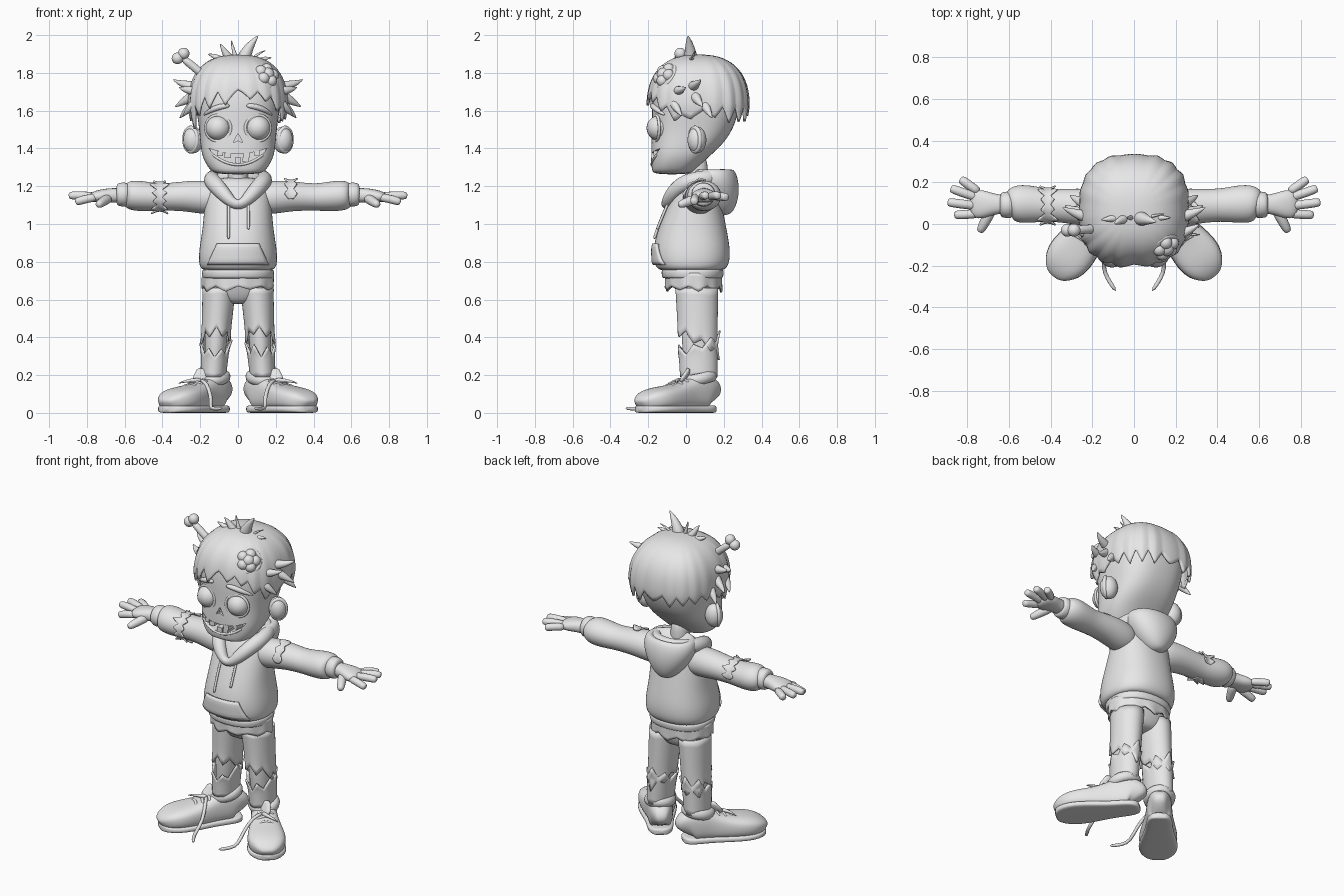
import bpy, bmesh, random
from math import sin, cos, pi, exp, radians
from mathutils import Vector, Matrix

rng = random.Random(4)
X, Y, Z = Vector((1, 0, 0)), Vector((0, 1, 0)), Vector((0, 0, 1))
if "Cube" in bpy.data.objects:
    bpy.data.objects.remove(bpy.data.objects["Cube"])

grey = bpy.data.materials.new("clay_grey")
grey.use_nodes = True
grey.diffuse_color = (0.8, 0.8, 0.8, 1)
grey.node_tree.nodes["Principled BSDF"].inputs["Base Color"].default_value = (0.8, 0.8, 0.8, 1)


def smooth_by_angle(ob, deg=40):
    bpy.ops.object.select_all(action='DESELECT')
    ob.select_set(True)
    bpy.context.view_layer.objects.active = ob
    bpy.ops.object.shade_smooth_by_angle(angle=radians(deg))


def finish(name, bm, subsurf=0, sharp=False):
    bmesh.ops.recalc_face_normals(bm, faces=bm.faces)
    mesh = bpy.data.meshes.new(name)
    bm.to_mesh(mesh)
    bm.free()
    mesh.materials.append(grey)
    ob = bpy.data.objects.new(name, mesh)
    bpy.context.collection.objects.link(ob)
    if sharp:
        smooth_by_angle(ob)
    else:
        mesh.shade_smooth()
    if subsurf:
        m = ob.modifiers.new("smooth", 'SUBSURF')
        m.levels = m.render_levels = subsurf
    return ob


def spow(c, p):
    return (1 if c > 0 else -1) * abs(c) ** (2 / p)


def tube(name, pts, n=12, p=2, ref=None, flat=False, closed=False, level=1):
    """Loft rings (x, y, z, radius[, second radius]) along a path."""
    bm, rings, k = bmesh.new(), [], len(pts)
    cs = [Vector(q[:3]) for q in pts]
    ref = ref or (cs[-1] - cs[0]).orthogonal()
    for i, q in enumerate(pts):
        nxt, prv = (cs[(i + 1) % k], cs[i - 1]) if closed else (cs[min(i + 1, k - 1)], cs[max(i - 1, 0)])
        t = Z if flat else (nxt - prv).normalized()
        u = X if flat else (ref - t * ref.dot(t)).normalized()
        v = t.cross(u)
        angles = [2 * pi * j / n for j in range(n)]
        rings.append([bm.verts.new(cs[i] + u * q[3] * spow(cos(a), p) + v * q[-1] * spow(sin(a), p))
                      for a in angles])
    for i in range(k if closed else k - 1):
        r0, r1 = rings[i], rings[(i + 1) % k]
        for j in range(n):
            bm.faces.new((r0[j], r0[(j + 1) % n], r1[(j + 1) % n], r1[j]))
    if not closed:
        bm.faces.new(rings[0])
        bm.faces.new(rings[-1])
    return finish(name, bm, level)


def body(name, rings, p=2.0, n=24):
    """Upright loft from (z, y centre, x radius, y radius)."""
    return tube(name, [(0, cy, z, rx, ry) for z, cy, rx, ry in rings], n, p, flat=True, level=2)


def front_y(rings, x, z, p):
    for lo, hi in zip(rings, rings[1:]):
        if lo[0] <= z <= hi[0]:
            f = (z - lo[0]) / (hi[0] - lo[0])
            cy, rx, ry = (lo[i] + (hi[i] - lo[i]) * f for i in (1, 2, 3))
            return cy - ry * max(0, 1 - abs(x / rx) ** p) ** (1 / p)


def sheet(name, fn, nu, nv, thick, closed=True):
    """Thin cloth or hair surface from fn(u, v)."""
    bm = bmesh.new()
    cols = nu if closed else nu + 1
    g = [[bm.verts.new(fn(i / nu, j / nv)) for j in range(nv + 1)] for i in range(cols)]
    for i in range(nu):
        for j in range(nv):
            k = (i + 1) % cols
            bm.faces.new((g[i][j], g[k][j], g[k][j + 1], g[i][j + 1]))
    bmesh.ops.remove_doubles(bm, verts=bm.verts, dist=1e-5)
    m = finish(name, bm, sharp=True).modifiers.new("thickness", 'SOLIDIFY')
    m.thickness, m.offset = thick, 0


def jagged(count):
    """Random sawtooth around a closed loop."""
    depth = [rng.uniform(0.4, 1) for _ in range(count)]
    return lambda u: depth[int(u * count) % count] * (1 - abs(2 * ((u * count) % 1) - 1))


def ball(name, c, r):
    bm = bmesh.new()
    bmesh.ops.create_uvsphere(bm, u_segments=24, v_segments=14, radius=1)
    scale = Matrix.Diagonal((*r, 1)) if isinstance(r, tuple) else Matrix.Diagonal((r, r, r, 1))
    bm.transform(Matrix.Translation(c) @ scale)
    finish(name, bm)


def loop(name, c, normal, major, minor, scale=(1, 1, 1)):
    bpy.ops.mesh.primitive_torus_add(location=c, rotation=Vector(normal).to_track_quat('Z', 'Y').to_euler(),
                                     major_radius=major, minor_radius=minor, major_segments=32, minor_segments=10)
    ob = bpy.context.object
    ob.name, ob.scale = name, scale
    ob.data.materials.append(grey)
    ob.data.shade_smooth()


def prism(name, outline, y0, y1):
    bm = bmesh.new()
    f = bm.faces.new([bm.verts.new((x, y0, z)) for x, z in outline])
    new = bmesh.ops.extrude_face_region(bm, geom=[f])["geom"]
    bmesh.ops.translate(bm, vec=(0, y1 - y0, 0), verts=[v for v in new if isinstance(v, bmesh.types.BMVert)])
    return finish(name, bm, sharp=True)


def lock(name, base, tip, r, bend=(0, 0, 0.03)):
    b, t = Vector(base), Vector(tip)
    m = (b + t) / 2 + Vector(bend)
    pts = [(*(b * (1 - f) ** 2 + m * 2 * f * (1 - f) + t * f * f), r * (1 - f) ** 0.8 + 0.002)
           for f in (0, 0.33, 0.66, 1)]
    tube(name, pts, 8)


# Head with carved mouth and nose
HEAD = [(1.262, -0.075, 0.115, 0.095), (1.285, -0.068, 0.15, 0.115), (1.35, -0.035, 0.19, 0.15),
        (1.42, 0.005, 0.2, 0.19), (1.5, 0.035, 0.205, 0.215), (1.6, 0.05, 0.222, 0.232),
        (1.7, 0.055, 0.225, 0.23), (1.8, 0.05, 0.19, 0.19), (1.85, 0.05, 0.12, 0.12)]
head = body("head", HEAD, 2.6, 28)
xs = [0.155 * (i / 8 - 1) for i in range(17)]
mouth = [(x, 1.372 + 1.2 * x * x) for x in xs] + [(x, 1.322 + 3 * x * x) for x in xs[-2:0:-1]]
for outline, depth in ((mouth, -0.115), ([(0, 1.48), (0.026, 1.43), (0, 1.442), (-0.026, 1.43)], -0.15)):
    cutter = prism("cutter", outline, -0.3, depth)
    cutter.hide_render = True
    m = head.modifiers.new("cut", 'BOOLEAN')
    m.object, m.operation, m.solver = cutter, 'DIFFERENCE', 'EXACT'
    bpy.context.view_layer.objects.active = head
    for mod in list(head.modifiers):
        bpy.ops.object.modifier_apply(modifier=mod.name)
    bpy.data.objects.remove(cutter)
smooth_by_angle(head)
for x, z, w, h in ((-0.095, 1.372, 0.03, 0.026), (-0.055, 1.362, 0.034, 0.026), (0.045, 1.364, 0.034, 0.03),
                   (0.0, 1.338, 0.034, 0.03), (0.04, 1.34, 0.03, 0.024), (0.1, 1.375, 0.028, 0.024)):
    y = front_y(HEAD, x, z, 2.6)
    prism("tooth", [(x + a * w / 2, z + b * h / 2) for a, b in ((-1, -1), (1, -1), (1, 1), (-1, 1))], y, y + 0.06)
tube("lower_lip", [(x, front_y(HEAD, x, z, 2.6) + 0.002, z, 0.008) for x in xs[1:-1] for z in [1.314 + 3 * x * x]], 8)
body("neck", [(1.12, 0.06, 0.06, 0.06), (1.22, 0.06, 0.052, 0.055), (1.38, 0.05, 0.06, 0.07)])
for s in (-1, 1):
    ball("eye", (s * 0.105, -0.143, 1.508), 0.066)
    loop("eye_rim", (s * 0.105, -0.158, 1.508), (s * 0.25, -1, 0), 0.069, 0.008)
    tube("eyebrow", [(s * x, front_y(HEAD, x, z, 2.6) - 0.004, z, r)
                     for x, z, r in ((0.04, 1.628, 0.012), (0.1, 1.622, 0.018), (0.15, 1.6, 0.014), (0.185, 1.575, 0.005))], 10)
    ball("ear", (s * 0.237, 0.058, 1.445), (0.053, 0.05, 0.071))
    loop("ear_rim", (s * 0.25, 0.048, 1.447), (s * 0.8, -1, 0), 0.045, 0.012, (0.95, 1.3, 1))

# Hair cap with jagged locks along its edge
teeth = jagged(19)


def hair(u, v):
    a = 2 * pi * u
    side = min(a, 2 * pi - a)
    hem = 1.62 + 0.09 * max(0, cos(a)) ** 2 - 0.05 * exp(-((side - 1.25) / 0.3) ** 2) - 0.09 * teeth(u)
    z = hem + (1.89 - hem) * sin(v * pi / 2)
    h = (z - 1.62) / 0.27
    r = (max(0, 1 - h ** 2.5)) ** 0.4 if h > 0 else 1 + 0.2 * h
    r *= 1 + 0.045 * teeth(u) * (1 - v)
    return (0.255 * r * spow(sin(a), 2.6), 0.065 - 0.26 * r * spow(cos(a), 2.6), z)


sheet("hair_cap", hair, 152, 18, 0.014)
# Locks sweeping out of the sides (rise is the height gained from base to tip)
for tip_x, tip_y, tip_z, rise, r in ((0.345, 0.08, 1.765, 0.04, 0.034), (0.315, 0.0, 1.725, 0.02, 0.03),
                                     (0.335, 0.09, 1.62, -0.07, 0.036), (0.31, 0.14, 1.56, -0.09, 0.034),
                                     (0.29, -0.02, 1.57, -0.08, 0.03)):
    for s in (-1, 1):
        lock("side_lock", (s * 0.215, tip_y - 0.05, tip_z - rise), (s * tip_x, tip_y, tip_z), r, (s * 0.02, 0, -0.01))
for bx, tx, ty, tz, r in ((0.02, 0.11, 0.01, 2.0, 0.045), (-0.03, -0.095, 0.0, 1.955, 0.03), (0.0, -0.035, 0.03, 1.975, 0.014),
                          (0.1, 0.18, 0.03, 1.88, 0.02), (-0.06, -0.16, 0.02, 1.9, 0.025), (0.06, 0.15, 0.05, 1.92, 0.01)):
    lock("top_lock", (bx, 0.03, 1.85), (tx, ty, tz), r, (-0.015, 0, 0.02))

# Bone stuck in the hair and exposed brain
tube("bone_shaft", [(-0.15, -0.02, 1.76, 0.026), (-0.22, -0.025, 1.82, 0.021), (-0.3, -0.03, 1.885, 0.024)])
ball("bone_knob", (-0.32, -0.03, 1.877), 0.031)
ball("bone_knob", (-0.288, -0.03, 1.902), 0.031)
out = Vector((0.5, -0.65, 0.55)).normalized()
e1 = out.orthogonal().normalized()
e2 = out.cross(e1)
centre = Vector((0.15, -0.11, 1.785))
loop("skull_crack_rim", centre - out * 0.004, out, 0.066, 0.013)
ball("brain_lobe", centre + out * 0.012, 0.036)
for k in range(5):
    a = k * 2 * pi / 5
    ball("brain_lobe", centre + (e1 * cos(a) + e2 * sin(a)) * 0.038 + out * 0.006, 0.032)

# Hoodie body, hem, pocket, collar, hood and drawstrings
TORSO = [(0.75, 0.03, 0.175, 0.16), (0.765, 0.03, 0.2, 0.185), (0.8, 0.03, 0.21, 0.203), (0.87, 0.03, 0.207, 0.205),
         (0.96, 0.032, 0.19, 0.187), (1.08, 0.045, 0.18, 0.15), (1.17, 0.055, 0.172, 0.12),
         (1.22, 0.065, 0.14, 0.1), (1.25, 0.07, 0.08, 0.07)]
body("hoodie_body", TORSO, 2.3)
body("hoodie_hem", [(0.71, 0.035, 0.18, 0.15), (0.715, 0.035, 0.19, 0.163), (0.755, 0.035, 0.194, 0.168),
                    (0.765, 0.035, 0.18, 0.155)], 2.3)


def pocket(u, v):
    z = 0.785 + 0.11 * v
    x = (2 * u - 1) * (0.16 - 0.05 * v)
    return (x, front_y(TORSO, x, z, 2.3) - 0.003, z)


sheet("front_pocket", pocket, 16, 6, 0.014, closed=False)
half = [(0.06, -0.09, 1.14, 0.04), (0.125, -0.025, 1.215, 0.046), (0.15, 0.07, 1.24, 0.045), (0.11, 0.17, 1.25, 0.04)]
tube("hood_collar", [(0, -0.11, 1.085, 0.025)] + half + [(0, 0.21, 1.255, 0.04)]
     + [(-x, y, z, r) for x, y, z, r in reversed(half)], 12, ref=Z, closed=True, level=2)
body("hood", [(1.045, 0.19, 0.03, 0.04), (1.08, 0.185, 0.08, 0.075), (1.15, 0.17, 0.135, 0.112), (1.23, 0.155, 0.17, 0.125),
              (1.29, 0.15, 0.155, 0.108), (1.29, 0.15, 0.12, 0.08), (1.25, 0.15, 0.08, 0.04)], 2.1)
for x, end in ((-0.05, 0.92), (0.055, 0.97)):
    tube("drawstring", [(x, front_y(TORSO, x, z, 2.3) - 0.008, z, 0.008)
                        for z in (1.13, 1.07, 1.0, end + 0.02, end)], 8)

# Torn shirt edge and trousers seat
shirt_edge = jagged(9)


def shirt(u, v):
    a, z = 2 * pi * u, 0.74 + (-0.07 - 0.035 * shirt_edge(u)) * v
    r = 1 + 0.02 * sin(a * 11) * v
    return (0.186 * r * sin(a), 0.04 - 0.146 * r * cos(a), z)


sheet("shirt_edge", shirt, 90, 5, 0.01)
body("trousers_seat", [(0.75, 0.045, 0.17, 0.13), (0.65, 0.055, 0.172, 0.108), (0.605, 0.057, 0.13, 0.088),
                       (0.575, 0.057, 0.06, 0.06)], 2.3)


def leg_point(s, a, z, off):
    f = (0.66 - z) / 0.46
    rx, ry = 0.083 - 0.022 * f + off, 0.108 - 0.016 * f + off
    return (s * (0.1 + 0.03 * f) + rx * sin(a), 0.057 + 0.01 * f - ry * cos(a), z)


def shoe_point(s, d, w=0.0, z=0.0):
    return (s * (0.115 + 0.623 * d + 0.782 * w), 0.09 - 0.782 * d + 0.623 * w, z)


SHOE = [(-0.066, 0.03, 0.12), (-0.05, 0.053, 0.18), (-0.02, 0.07, 0.205), (0.05, 0.076, 0.21), (0.11, 0.08, 0.18),
        (0.2, 0.1, 0.15), (0.3, 0.116, 0.138), (0.37, 0.1, 0.12), (0.412, 0.066, 0.09), (0.427, 0.03, 0.065)]
for s in (-1, 1):
    # Leg, torn trouser parts and rolled cuff
    tube("leg", [(s * 0.1, 0.057, 0.64, 0.068, 0.092), (s * 0.117, 0.06, 0.4, 0.06, 0.085),
                 (s * 0.13, 0.065, 0.12, 0.05, 0.07)], 20, ref=X)
    upper, lower = jagged(7), jagged(7)

    def thigh(u, v):
        a = 2 * pi * u
        z = 0.66 + (0.455 - 0.055 * (1 - cos(a)) - 0.065 * upper(u) - 0.66) * v
        return leg_point(s, a, z, 0.014 * upper(u) * v ** 6)

    def shin(u, v):
        z = 0.19 + (0.105 + 0.04 * (1 - cos(2 * pi * u)) + 0.065 * lower(u)) * v
        return leg_point(s, 2 * pi * u, z, 0.002 + 0.016 * lower(u) * v ** 6)

    sheet("trouser_thigh", thigh, 56, 8, 0.01)
    sheet("trouser_shin", shin, 56, 6, 0.01)
    loop("trouser_cuff", (s * 0.133, 0.068, 0.185), (s * 0.1, -0.2, 1), 0.066, 0.026, (1, 1.1, 1.2))
    # Shoe, sole, tongue and laces
    tube("shoe_upper", [(*shoe_point(s, d, 0, (h + 0.012) / 2), (h - 0.012) / 2, w) for d, w, h in SHOE], 20, 2.8, Z, level=2)
    tube("shoe_sole", [(*shoe_point(s, d, 0, 0.02), 0.02, w + 0.002) for d, w, h in SHOE], 20, 4, Z)
    tube("shoe_tongue", [(*shoe_point(s, d, 0, z), 0.014, 0.045) for d, z in ((0.16, 0.15), (0.115, 0.19), (0.095, 0.235))], 12, 3, Y)
    for d, z in ((0.13, 0.176), (0.17, 0.163), (0.21, 0.151)):
        tube("lace", [(*shoe_point(s, d + abs(w) * 0.2, w, z - 5 * w * w), 0.009) for w in (-0.055, -0.025, 0, 0.025, 0.055)], 8)
    tube("loose_lace", [(s * x, y, z, 0.011) for x, y, z in ((0.2, -0.03, 0.175), (0.165, -0.09, 0.16), (0.14, -0.15, 0.08),
                        (0.148, -0.21, 0.03), (0.13, -0.26, 0.02), (0.085, -0.325, 0.025))], 8)
    lock("lace_end", (s * 0.19, -0.03, 0.17), (s * 0.32, -0.05, 0.155), 0.014, (0, -0.02, 0.02))

    # Sleeve with cuff and torn band
    tube("sleeve", [(s * x, y, z, a, b) for x, y, z, a, b in (
        (0.08, 0.065, 1.13, 0.08, 0.08), (0.18, 0.075, 1.142, 0.092, 0.095), (0.28, 0.085, 1.148, 0.08, 0.087),
        (0.4, 0.09, 1.142, 0.071, 0.078), (0.46, 0.093, 1.144, 0.077, 0.086), (0.545, 0.098, 1.15, 0.083, 0.095),
        (0.588, 0.095, 1.155, 0.072, 0.082), (0.605, 0.09, 1.155, 0.045, 0.055))], 20, ref=Z, level=2)
    tube("sleeve_cuff", [(s * x, 0.092, 1.156, r, r) for x, r in (
        (0.575, 0.05), (0.585, 0.066), (0.635, 0.064), (0.645, 0.05))], 20, ref=Z)
    tear, span = (0.28, 0.3) if s > 0 else (0.415, 0.8)
    rip = jagged(int(span * 12))

    def torn(u, v):
        a, w = 0.8 + (u - 0.5) * 2 * pi * span, 2 * v - 1
        off = 0.077 + 0.08 * (0.4 - tear) + 0.02 * rip(u) * w * w
        return (s * (tear + w * (0.015 + 0.04 * rip(u))), 0.088 - off * 1.09 * cos(a), 1.145 + off * sin(a))

    sheet("torn_sleeve_band", torn, int(span * 12) * 6, 6, 0.008, closed=False)

    # Hand
    tube("palm", [(s * x, 0.095, z, a, b) for x, z, a, b in (
        (0.6, 1.15, 0.042, 0.047), (0.66, 1.152, 0.039, 0.047), (0.7, 1.15, 0.038, 0.062),
        (0.75, 1.145, 0.033, 0.074), (0.79, 1.14, 0.02, 0.056))], 16, 2.3, Z)
    for by, tx, ty, tz in ((0.15, 0.835, 0.217, 1.14), (0.122, 0.882, 0.172, 1.15), (0.085, 0.897, 0.105, 1.15), (0.05, 0.862, 0.043, 1.115)):
        tube("finger", [(s * (0.74 + (tx - 0.74) * f), by + (ty - by) * f, 1.143 + (tz - 1.143) * f + 0.02 * f * (1 - f), r)
                        for f, r in ((0, 0.024), (0.5, 0.023), (0.92, 0.024), (1, 0.015))], 10)
    tube("thumb", [(s * x, y, z, r) for x, y, z, r in ((0.68, 0.08, 1.14, 0.03), (0.705, 0.03, 1.125, 0.027),
                   (0.735, -0.025, 1.105, 0.024), (0.742, -0.04, 1.1, 0.014))], 10)
